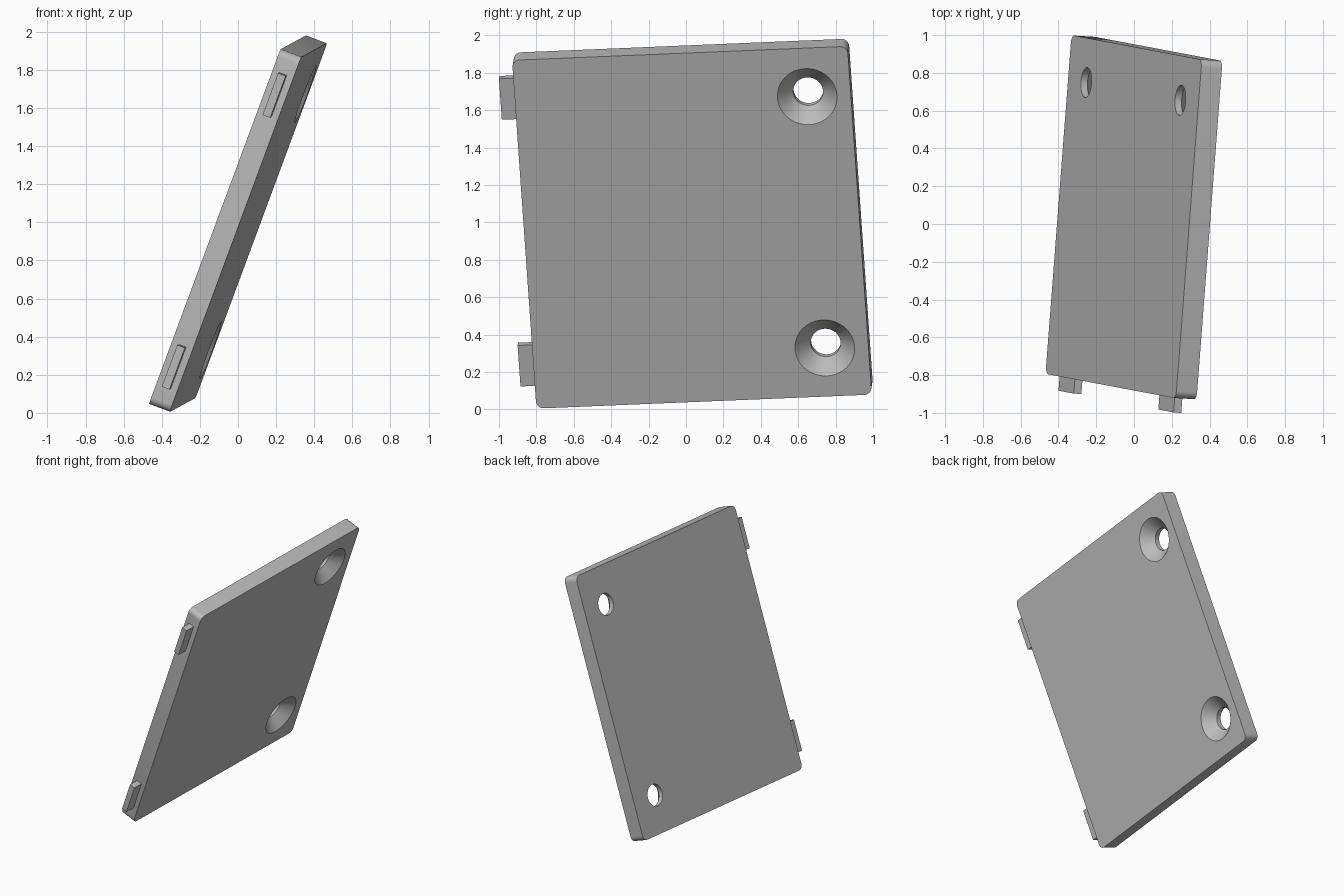
import bpy, bmesh, math
from mathutils import Matrix, Vector

cube = bpy.data.objects.get("Cube")
if cube:
    bpy.data.objects.remove(cube, do_unlink=True)

WIDTH, HEIGHT, THICK = 1.80, 1.99, 0.117
CORNER = 0.04

# Tilted frame of the plate: local x = width, y = height, z = countersunk face
up = Vector((0.347, -0.0655, 0.936)).normalized()
across = Vector((0.0763, 0.9962, 0.0415))
across = (across - up * across.dot(up)).normalized()
normal = across.cross(up)
FRAME = Matrix.Translation((0, 0.035, 0.993)) @ Matrix((across, up, normal)).transposed().to_4x4()

grey = bpy.data.materials.new("plain_grey")
grey.use_nodes = True
COLOUR = (0.5, 0.5, 0.5, 1)
grey.diffuse_color = COLOUR
grey.node_tree.nodes["Principled BSDF"].inputs["Base Color"].default_value = COLOUR


def make_object(name, bm):
    bmesh.ops.recalc_face_normals(bm, faces=bm.faces)
    mesh = bpy.data.meshes.new(name)
    bm.to_mesh(mesh)
    bm.free()
    mesh.materials.append(grey)
    obj = bpy.data.objects.new(name, mesh)
    bpy.context.collection.objects.link(obj)
    obj.matrix_world = FRAME
    return obj


def box(name, centre, size):
    bm = bmesh.new()
    bmesh.ops.create_cube(bm, size=1)
    bmesh.ops.scale(bm, vec=size, verts=bm.verts)
    bmesh.ops.translate(bm, vec=centre, verts=bm.verts)
    return make_object(name, bm)


def countersink(name, x, y):
    # Stepped profile (radius, height) lofted round the screw axis
    top = THICK / 2
    profile = [(0.08, -top - 0.1), (0.08, top - 0.08), (0.16, top), (0.16, top + 0.1)]
    bm = bmesh.new()
    sides = 48
    rings = [[bm.verts.new((x + r * math.cos(math.tau * i / sides),
                            y + r * math.sin(math.tau * i / sides), z))
              for i in range(sides)] for r, z in profile]
    for low, high in zip(rings, rings[1:]):
        for i in range(sides):
            j = (i + 1) % sides
            bm.faces.new((low[i], low[j], high[j], high[i]))
    bm.faces.new(rings[0])
    bm.faces.new(rings[-1])
    return make_object(name, bm)


# Plate with rounded corners
bm = bmesh.new()
bmesh.ops.create_cube(bm, size=1)
bmesh.ops.scale(bm, vec=(WIDTH, HEIGHT, THICK), verts=bm.verts)
corners = [e for e in bm.edges if abs(e.verts[0].co.z - e.verts[1].co.z) > THICK / 2]
bmesh.ops.bevel(bm, geom=corners, offset=CORNER, segments=6, profile=0.5, affect='EDGES')
plate = make_object("plate", bm)

# Screw holes cut through the plate
for side in (-1, 1):
    cutter = countersink("hole_cutter", 0.666, side * 0.718)
    cutter.hide_render = True
    cut = plate.modifiers.new("screw_hole", 'BOOLEAN')
    cut.operation = 'DIFFERENCE'
    cut.solver = 'EXACT'
    cut.object = cutter
    bpy.context.view_layer.objects.active = plate
    bpy.ops.object.modifier_apply(modifier=cut.name)
    bpy.data.objects.remove(cutter, do_unlink=True)

# Locating tabs on the front edge
for name, side in (("lower_tab", -1), ("upper_tab", 1)):
    box(name, (-WIDTH / 2 - 0.03, side * 0.762, 0), (0.10, 0.234, 0.043))

bpy.ops.object.select_all(action='DESELECT')
plate.select_set(True)
bpy.context.view_layer.objects.active = plate
bpy.ops.object.shade_smooth_by_angle(angle=math.radians(30))
